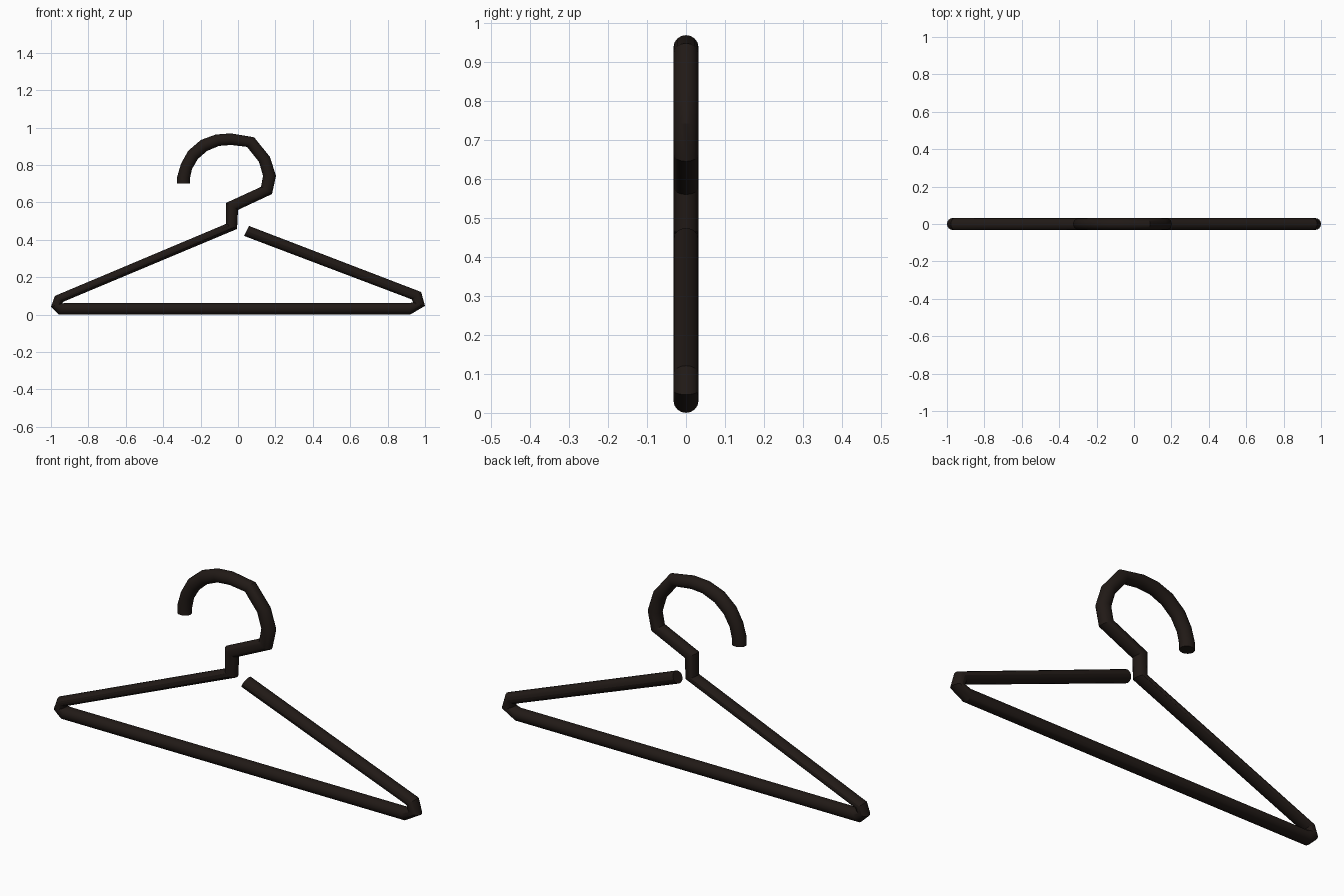
import bpy, bmesh, math
from mathutils import Vector

if "Cube" in bpy.data.objects:
    bpy.data.objects.remove(bpy.data.objects["Cube"])

SIDES = 16
R = 0.032  # half thickness in y

# Mitred sections along the bent rod: the two silhouette points (x, z, x, z) of each ring
hook = [
    (-.326, .700, -.257, .700), (-.326, .734, -.257, .728),
    (-.305, .806, -.246, .779), (-.267, .875, -.214, .833),
    (-.198, .934, -.166, .875), (-.118, .963, -.102, .902),
    (-.037, .969, -.037, .907), (.086, .948, .048, .897),
    (.171, .843, .112, .817), (.203, .742, .134, .742),
    (.182, .645, .123, .683),
]
neck = [(.000, .560, -.064, .597), (-.005, .458, -.064, .485)]
frame = [
    (-.936, .068, -.979, .100), (-.940, .060, -1.00, .041),
    (-.925, .062, -.957, .000),
    (.914, .062, .920, .000), (.936, .065, 1.00, .047),
    (.930, .081, .979, .121), (.032, .421, .059, .474),
]


def rod(name, sections):
    """Skin a round rod through elliptical mitred sections and cap both ends."""
    bm = bmesh.new()
    rings = []
    for x1, z1, x2, z2 in sections:
        a, b = Vector((x1, 0, z1)), Vector((x2, 0, z2))
        mid, half = (a + b) / 2, (a - b) / 2
        ring = []
        for i in range(SIDES):
            t = 2 * math.pi * i / SIDES
            ring.append(bm.verts.new(mid + half * math.cos(t) + Vector((0, R * math.sin(t), 0))))
        rings.append(ring)
    for r0, r1 in zip(rings, rings[1:]):
        for i in range(SIDES):
            j = (i + 1) % SIDES
            bm.faces.new((r0[i], r0[j], r1[j], r1[i]))
    bm.faces.new(rings[0])
    bm.faces.new(rings[-1])
    bmesh.ops.recalc_face_normals(bm, faces=bm.faces[:])
    mesh = bpy.data.meshes.new(name)
    bm.to_mesh(mesh)
    bm.free()
    obj = bpy.data.objects.new(name, mesh)
    bpy.context.collection.objects.link(obj)
    return obj


# One continuous rod: hook, neck, left arm, bottom bar and right arm with open end
hanger = rod("hanger_rod", hook + neck + frame)

mat = bpy.data.materials.new("dark_brown")
mat.diffuse_color = (0.015, 0.010, 0.008, 1)
mat.use_nodes = True
mat.node_tree.nodes["Principled BSDF"].inputs["Base Color"].default_value = mat.diffuse_color
hanger.data.materials.append(mat)

bpy.context.view_layer.objects.active = hanger
hanger.select_set(True)
bpy.ops.object.shade_smooth_by_angle(angle=math.radians(25))
